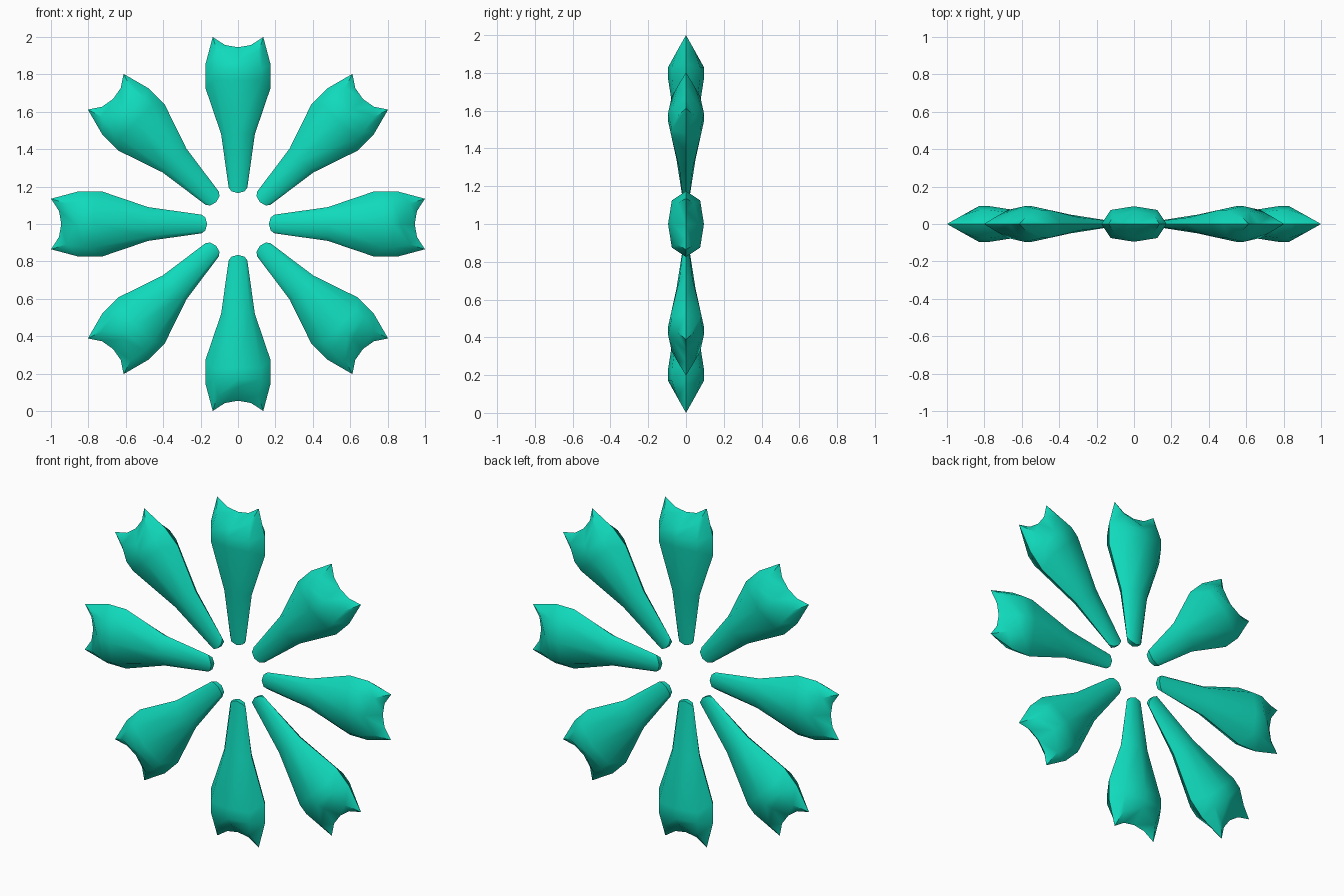
import bpy
import bmesh
from math import radians
from mathutils import Matrix

cube = bpy.data.objects.get("Cube")
if cube:
    bpy.data.objects.remove(cube, do_unlink=True)

teal = bpy.data.materials.new("teal")
teal.use_nodes = True
colour = (0.005, 0.70, 0.50, 1)
teal.diffuse_color = colour
teal.node_tree.nodes["Principled BSDF"].inputs["Base Color"].default_value = colour

# Petal sections from hub to rim; each holds the side edge, crease and
# ridge points as (half width, half thickness, distance from the centre)
SECTIONS = [
    ((0.05, 0, 0.195), (0.035, 0.012, 0.175), (0, 0.015, 0.165)),
    ((0.09, 0, 0.48), (0.065, 0.035, 0.48), (0, 0.05, 0.48)),
    ((0.175, 0, 0.73), (0.125, 0.075, 0.77), (0, 0.095, 0.77)),
    ((0.175, 0, 0.85), (0.125, 0.075, 0.83), (0, 0.095, 0.83)),
    ((0.135, 0, 1.0), (0.11, 0.045, 0.92), (0, 0.07, 0.87)),
    ((0.135, 0, 1.0), (0.07, 0, 0.957), (0, 0, 0.945)),
]


def section_ring(bm, side, crease, ridge):
    """Mirror three points into a closed eight-sided ring."""
    signs = [(side, 1, 1), (crease, 1, 1), (ridge, 1, 1), (crease, -1, 1),
             (side, -1, 1), (crease, -1, -1), (ridge, 1, -1), (crease, 1, -1)]
    return [bm.verts.new((p[0] * sx, p[1] * sy, p[2])) for p, sx, sy in signs]


def petal_mesh():
    bm = bmesh.new()
    rings = [section_ring(bm, *s) for s in SECTIONS]
    for low, high in zip(rings, rings[1:]):
        for i in range(8):
            j = (i + 1) % 8
            bm.faces.new((low[i], low[j], high[j], high[i]))
    # Blunt inner tip
    tip = rings[0]
    bm.faces.new((tip[0], tip[7], tip[1]))
    bm.faces.new((tip[1], tip[7], tip[6], tip[2]))
    bm.faces.new((tip[2], tip[6], tip[5], tip[3]))
    bm.faces.new((tip[3], tip[5], tip[4]))
    # Close the scalloped rim where front and back meet
    bmesh.ops.remove_doubles(bm, verts=bm.verts[:], dist=0.0005)
    bmesh.ops.recalc_face_normals(bm, faces=bm.faces[:])
    mesh = bpy.data.meshes.new("petal")
    bm.to_mesh(mesh)
    bm.free()
    mesh.materials.append(teal)
    return mesh


# Eight petals around the open centre
mesh = petal_mesh()
petals = []
for k in range(8):
    petal = bpy.data.objects.new(f"petal_{k + 1}", mesh)
    petal.matrix_world = Matrix.Translation((0, 0, 1)) @ Matrix.Rotation(radians(45 * k), 4, "Y")
    bpy.context.collection.objects.link(petal)
    petals.append(petal)

bpy.ops.object.select_all(action="DESELECT")
petals[0].select_set(True)
bpy.context.view_layer.objects.active = petals[0]
bpy.ops.object.shade_smooth_by_angle(angle=radians(45))
